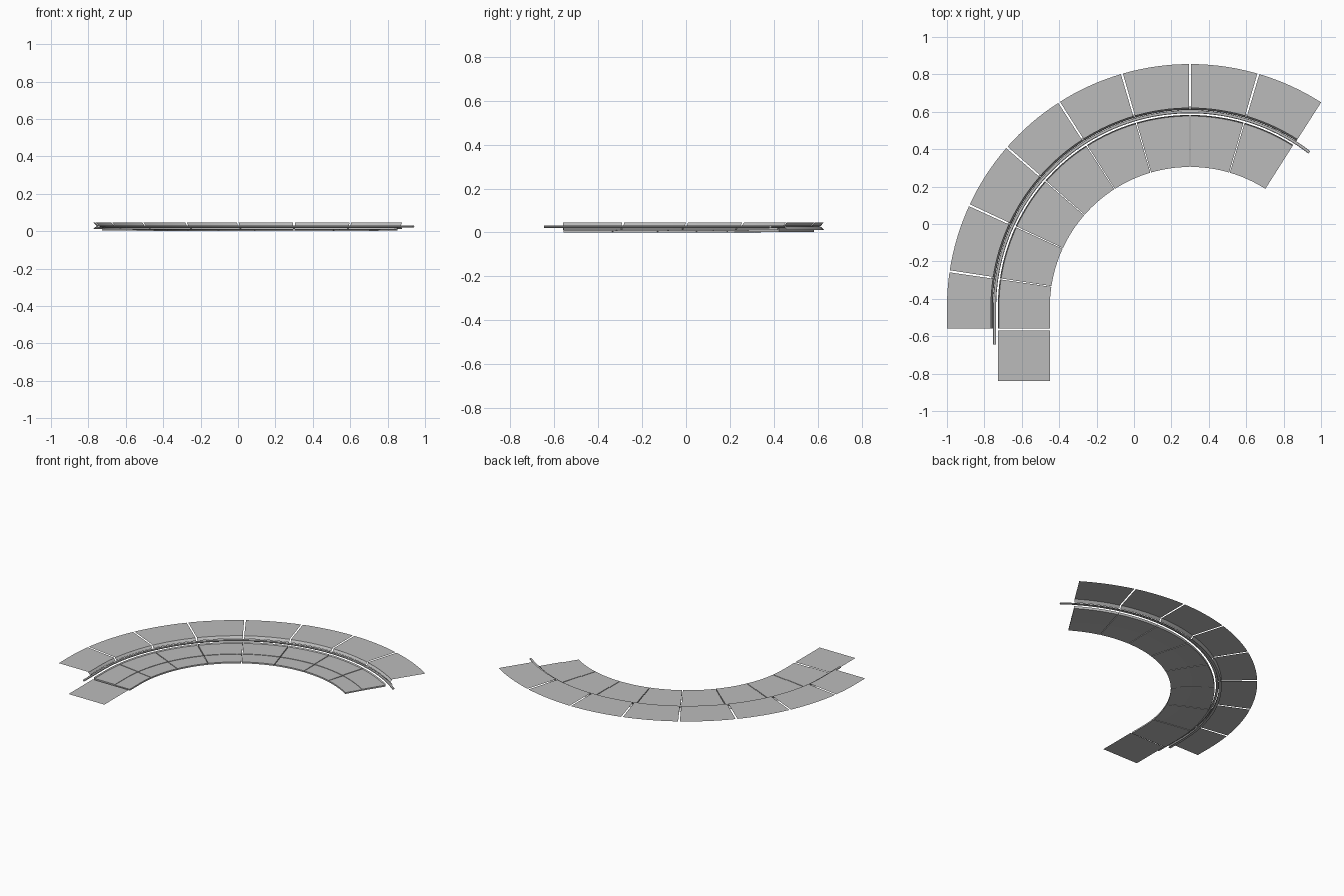
import bpy, math

if "Cube" in bpy.data.objects:
    bpy.data.objects.remove(bpy.data.objects["Cube"])

CX, CY = 0.30, -0.445          # centre of the bend
START, STEP = -32.6, 16.3      # first seam and spacing, degrees
SEAMS = [START + STEP * k for k in range(8)] + [101.5]

grey = bpy.data.materials.new("concrete grey")
grey.diffuse_color = (0.5, 0.5, 0.5, 1)
grey.use_nodes = True
grey.node_tree.nodes["Principled BSDF"].inputs["Base Color"].default_value = grey.diffuse_color


def place(s, r):
    """Arc up to 90 degrees, then straight on (0.01 units per step)."""
    a = math.radians(min(s, 90))
    return CX - r * math.sin(a), CY + r * math.cos(a) - max(s - 90, 0) / 100


def stations(s0, s1, step=2.1):
    def span(a, b):
        n = max(1, math.ceil((b - a) / step))
        return [a + (b - a) * i / n for i in range(n + 1)]
    if s0 >= 90:
        return [s0, s1]
    return span(s0, min(s1, 90)) + ([s1] if s1 > 90 else [])


def sweep(name, profile, s0, s1, closed=False, smooth=True):
    """Sweep (radius, height) points along the track."""
    ss, n = stations(s0, s1), len(profile)
    verts = [(*place(s, r), z) for s in ss for r, z in profile]
    faces = []
    for i in range(len(ss) - 1):
        for j in range(n if closed else n - 1):
            k = (j + 1) % n
            faces.append((i * n + j, (i + 1) * n + j, (i + 1) * n + k, i * n + k))
    if closed:
        faces.append(tuple(range(n)))
        faces.append(tuple((len(ss) - 1) * n + j for j in reversed(range(n))))
    me = bpy.data.meshes.new(name)
    me.from_pydata(verts, [], faces)
    me.materials.append(grey)
    ob = bpy.data.objects.new(name, me)
    bpy.context.collection.objects.link(ob)
    if smooth:
        bpy.context.view_layer.objects.active = ob
        ob.select_set(True)
        bpy.ops.object.shade_smooth_by_angle(angle=math.radians(30))
        ob.select_set(False)
    return ob


# Raised outer deck sheets, with the upper flange folded down at the inner edge
for i, (a, b) in enumerate(zip(SEAMS, SEAMS[1:])):
    g0 = 0.25 if i else 0
    g1 = 0.25 if i < len(SEAMS) - 2 else 0
    sweep(f"outer_deck_{i + 1}", [(1.30, 0.047), (1.065, 0.047)], a + g0, b - g1)
    sweep(f"upper_flange_{i + 1}", [(1.073, 0.046), (1.057, 0.029)], a + g0, b - g1)

# Lower inner deck slabs, stepped down towards the inside
inner_profile = [(1.028, 0.003), (1.028, 0.020), (1.022, 0.013), (0.865, 0.013),
                 (0.865, 0.010), (0.75, 0.010), (0.75, 0.0), (0.865, 0.003)]
for i, (a, b) in enumerate(zip(SEAMS, SEAMS[1:])):
    sweep(f"inner_deck_{i + 1}", inner_profile, a + 0.16, b - 0.16, closed=True)

# Flat approach sheet on the straight end
sweep("approach_sheet", [(1.028, 0.010), (0.865, 0.010), (0.75, 0.010)], 102.5, 129.5)

# Lower flange of the channel between both decks
sweep("lower_flange", [(1.057, 0.027), (1.073, 0.012), (1.055, 0.012)], START, SEAMS[-1])

# Round guide rail running past both ends
rail = [(1.045 - 0.008 * math.cos(math.tau * k / 10),
         0.026 + 0.006 * math.sin(math.tau * k / 10)) for k in reversed(range(10))]
sweep("guide_rail", rail, -37.6, 110, closed=True)
